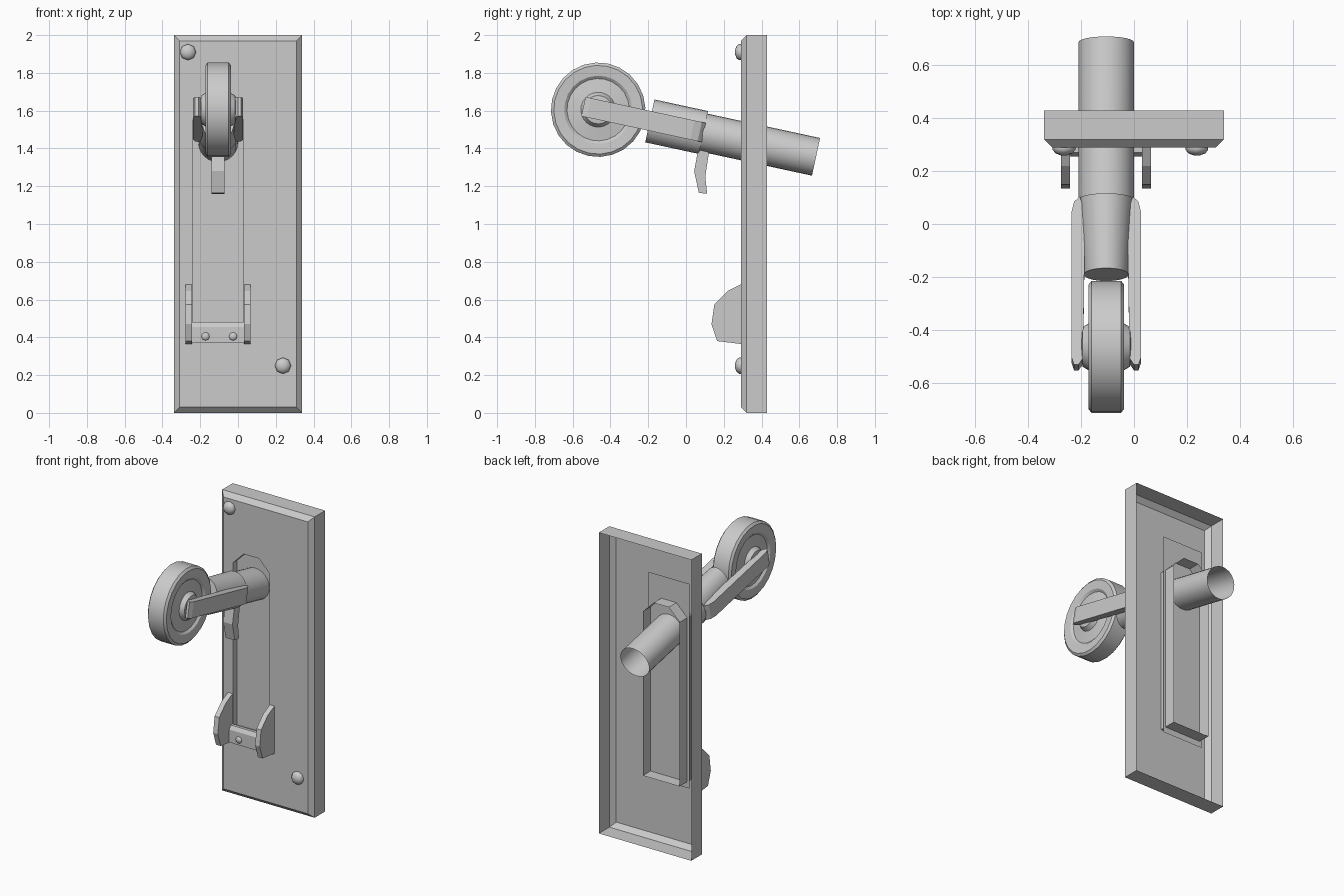
import bpy, bmesh, math
from mathutils import Matrix, Vector

if "Cube" in bpy.data.objects:
    bpy.data.objects.remove(bpy.data.objects["Cube"])

CX = -0.105                                   # lever / slot centre line
LEVER = Matrix.Translation((CX, -0.465, 1.605)) @ Matrix.Rotation(math.radians(-12.2), 4, 'X')


def finish(name, bm, matrix=None, smooth=None):
    if matrix:
        bm.transform(matrix)
    bmesh.ops.recalc_face_normals(bm, faces=bm.faces)
    me = bpy.data.meshes.new(name)
    bm.to_mesh(me)
    bm.free()
    ob = bpy.data.objects.new(name, me)
    bpy.context.collection.objects.link(ob)
    if smooth:
        bpy.ops.object.select_all(action='DESELECT')
        ob.select_set(True)
        bpy.context.view_layer.objects.active = ob
        bpy.ops.object.shade_smooth_by_angle(angle=math.radians(smooth))
    return ob


def loft(name, rings, cap_start=False, cap_end=False, matrix=None, smooth=None):
    """Skin a list of equally long closed rings."""
    bm = bmesh.new()
    vs = [[bm.verts.new(p) for p in r] for r in rings]
    for a, b in zip(vs, vs[1:]):
        for i in range(len(a)):
            j = (i + 1) % len(a)
            bm.faces.new((a[i], a[j], b[j], b[i]))
    if cap_start:
        bm.faces.new(vs[0])
    if cap_end:
        bm.faces.new(vs[-1])
    return finish(name, bm, matrix, smooth)


def prism_x(name, profile, x0, x1):
    """Extrude a (y, z) profile along x."""
    return loft(name, [[(x, y, z) for y, z in profile] for x in (x0, x1)], True, True)


def ellipse(y, rx, rz, n=24):
    return [(rx * math.cos(2 * math.pi * i / n), y, rz * math.sin(2 * math.pi * i / n)) for i in range(n)]


def rect(inset, y):
    a, b, c = 0.34 - inset, inset, 2 - inset
    return [(-a, y, b), (a, y, b), (a, y, c), (-a, y, c)]


def slot(y):
    w, k, top, low = 0.135, 0.056, 1.63, 0.46
    s = top - (w - k)
    pts = [(-w, low), (w, low), (w, s), (k, top), (-k, top), (-w, s)]
    return [(CX + x, y, z) for x, z in pts]


# Wall plate: open-backed shell with chamfered front edge
loft("plate_shell", [rect(0, 0.43), rect(0, 0.32), rect(0.03, 0.29)])

# Plate front with the arched slot cut out
bm = bmesh.new()
edges = []
for ring in (rect(0.03, 0.29), slot(0.29)):
    vs = [bm.verts.new(p) for p in ring]
    edges += [bm.edges.new((vs[i], vs[(i + 1) % len(vs)])) for i in range(len(vs))]
bmesh.ops.triangle_fill(bm, edges=edges, use_beauty=True, normal=Vector((0, -1, 0)))
bmesh.ops.dissolve_limit(bm, angle_limit=0.01, verts=bm.verts, edges=bm.edges)
finish("plate_front", bm)

# Slot walls, and the backing panel they pass through
loft("slot_walls", [slot(0.29), slot(0.41)])
bm = bmesh.new()
bm.faces.new([bm.verts.new((x, 0.33, z)) for x, z in
              ((-0.255, 0.42), (0.045, 0.42), (0.045, 1.78), (-0.255, 1.78))])
finish("slot_backing", bm)


# Domed bolt heads
def bolt(name, x, y, z, r, h, n=8):
    rings = [[(x + r * f * math.cos(2 * math.pi * i / n), y - h * d,
               z + r * f * math.sin(2 * math.pi * i / n)) for i in range(n)]
             for f, d in ((1, 0), (1, 0.3), (0.75, 0.75), (0.3, 1))]
    loft(name, rings, False, True, smooth=50)


bolt("plate_bolt_upper", -0.265, 0.29, 1.91, 0.043, 0.03)
bolt("plate_bolt_lower", 0.238, 0.29, 0.25, 0.043, 0.03)

# Catch bracket: two ears joined by a screwed strip
ear = [(0.29, 0.68), (0.22, 0.645), (0.15, 0.575), (0.135, 0.47), (0.165, 0.38), (0.29, 0.365)]
prism_x("bracket_ear_left", ear, -0.277, -0.243)
prism_x("bracket_ear_right", ear, 0.031, 0.065)
prism_x("bracket_strip", [(0.29, 0.37), (0.255, 0.37), (0.255, 0.455), (0.27, 0.48), (0.29, 0.48)],
        -0.245, 0.033)
for side, x in (("left", -0.172), ("right", -0.026)):
    bolt("bracket_screw_" + side, x, 0.255, 0.405, 0.022, 0.012)

# Lever tube, open at the rear, and the flattened sleeve at its front
loft("lever_tube", [ellipse(0.4, 0.085, 0.1), ellipse(0.56, 0.105, 0.102), ellipse(1.18, 0.105, 0.102)],
     matrix=LEVER, smooth=40)
loft("lever_sleeve", [ellipse(0.28, 0.085, 0.116), ellipse(0.57, 0.106, 0.116)],
     True, True, LEVER, 40)

# Fork arms on either side of the wheel
arm = [(0.088, -0.055), (0.105, -0.08), (0.122, -0.08), (0.132, -0.05),
       (0.132, 0.51), (0.122, 0.55), (0.1, 0.572), (0.08, 0.5)]
for side, s in (("left", -1), ("right", 1)):
    loft("fork_arm_" + side, [[(s * x, y, z) for x, y in arm] for z in (-0.052, 0.052)],
         True, True, LEVER)

# Wheel: lathed tyre, recessed web and hub
half = [(0.094, 0.05), (0.09, 0.075), (0.062, 0.092), (0.052, 0.165), (0.064, 0.18),
        (0.068, 0.235), (0.056, 0.25)]
profile = half + [(-x, r) for x, r in reversed(half)]
N = 24
loft("wheel", [[(x, r * math.cos(2 * math.pi * i / N), r * math.sin(2 * math.pi * i / N))
                for i in range(N)] for x, r in profile], True, True, LEVER, 30)

# Trigger under the sleeve
prism_x("trigger", [(0.06, 1.42), (0.06, 1.37), (0.043, 1.28), (0.068, 1.165), (0.112, 1.16),
                    (0.102, 1.25), (0.12, 1.37), (0.12, 1.42)], CX - 0.034, CX + 0.034)
